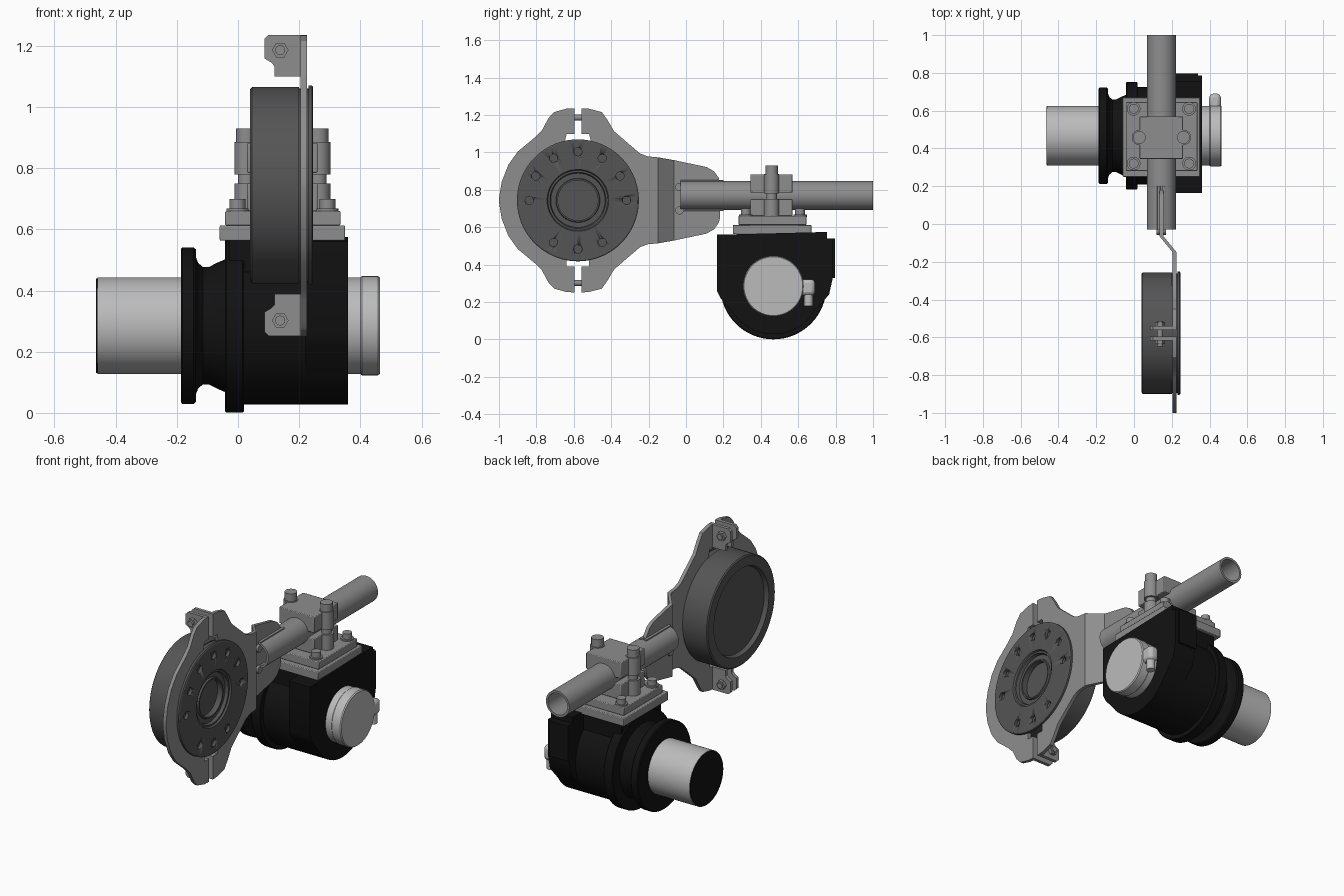
import bpy, bmesh, math
from mathutils import Vector

if "Cube" in bpy.data.objects:
    bpy.data.objects.remove(bpy.data.objects["Cube"])


def material(name, v):
    m = bpy.data.materials.new(name)
    m.diffuse_color = (v, v, v, 1)
    m.use_nodes = True
    m.node_tree.nodes["Principled BSDF"].inputs["Base Color"].default_value = m.diffuse_color
    return m


BLACK = material("black_rubber", 0.006)
DARK = material("dark_metal", 0.09)
MID = material("mid_metal", 0.27)
LIGHT = material("light_metal", 0.5)


def place(axis, t, u, v):
    # t runs along the axis; u, v are the other two coordinates in x, y, z order
    return {'x': Vector((t, u, v)), 'y': Vector((u, t, v)), 'z': Vector((u, v, t))}[axis]


def finish(name, bm, mat, bevel=0):
    bmesh.ops.remove_doubles(bm, verts=bm.verts, dist=1e-5)
    bmesh.ops.recalc_face_normals(bm, faces=bm.faces)
    me = bpy.data.meshes.new(name)
    bm.to_mesh(me)
    bm.free()
    me.materials.append(mat)
    ob = bpy.data.objects.new(name, me)
    bpy.context.collection.objects.link(ob)
    bpy.ops.object.select_all(action='DESELECT')
    bpy.context.view_layer.objects.active = ob
    ob.select_set(True)
    bpy.ops.object.shade_smooth_by_angle(angle=math.radians(30))
    if bevel:
        b = ob.modifiers.new("bevel", 'BEVEL')
        b.width, b.segments, b.limit_method = bevel, 2, 'ANGLE'
    return ob


def loft(name, a, b, mat, bevel=0):
    bm = bmesh.new()
    va, vb = [bm.verts.new(p) for p in a], [bm.verts.new(p) for p in b]
    bm.faces.new(va)
    bm.faces.new(vb[::-1])
    for i in range(len(a)):
        j = (i + 1) % len(a)
        bm.faces.new((va[i], vb[i], vb[j], va[j]))
    return finish(name, bm, mat, bevel)


def prism(name, pts, axis, t0, t1, mat, bevel=0):
    return loft(name, [place(axis, t0, *p) for p in pts],
                [place(axis, t1, *p) for p in pts], mat, bevel)


def box(name, x, y, z, mat, bevel=0):
    pts = [(x[0], y[0]), (x[1], y[0]), (x[1], y[1]), (x[0], y[1])]
    return prism(name, pts, 'z', z[0], z[1], mat, bevel)


def lathe_into(bm, prof, axis, c, n):
    rings = []
    for t, r in prof:
        rings.append([bm.verts.new(place(axis, t, c[0] + r * math.cos(2 * math.pi * i / n),
                                         c[1] + r * math.sin(2 * math.pi * i / n)))
                      for i in range(n)])
    for a, b in zip(rings, rings[1:]):
        for i in range(n):
            j = (i + 1) % n
            bm.faces.new((a[i], a[j], b[j], b[i]))


def lathe(name, prof, axis, c, mat, n=64):
    bm = bmesh.new()
    lathe_into(bm, prof, axis, c, n)
    return finish(name, bm, mat)


def rod(name, axis, c, r, t0, t1, mat, n=24):
    return lathe(name, [(t0, 0), (t0, r), (t1, r), (t1, 0)], axis, c, mat, n)


# Rubber body: flanged neck and round barrel
C = (0.467, 0.285)
lathe("flanged_body", [(-.187, 0), (-.187, .25), (-.182, .256), (-.145, .256), (-.138, .25),
                       (-.138, .225), (-.13, .205), (-.115, .192), (-.095, .192), (-.07, .205),
                       (-.042, .217), (-.042, .28), (-.038, .284), (.015, .284), (.019, .28),
                       (.019, .257), (.355, .257), (.355, 0)], 'x', C, BLACK)
# Rubber housing: block with round underside
arc = [(C[0] + .257 * math.cos(math.radians(a)), C[1] + .257 * math.sin(math.radians(a)))
       for a in range(215, 330, 6)]
prism("housing_block", [(.755, .575), (.165, .56), (.165, .26), (.185, .22)] + arc
      + [(.765, .24), (.785, .33), (.785, .54), (.755, .54)], 'x', .22, .36, BLACK)
box("housing_rib", (.22, .34), (.74, .797), (.33, .54), BLACK)
box("housing_pad", (-.03, .34), (.28, .65), (.40, .565), BLACK)

# Through pipe with a black bore, end cap and hose clamp
rod("through_pipe", 'x', C, .158, -.46, .41, LIGHT, 64)
rod("pipe_bore_end", 'x', C, .155, -.464, -.459, BLACK, 64)
lathe("hose_clamp", [(.40, 0), (.40, .158), (.405, .162), (.458, .162), (.464, .157),
                     (.464, 0)], 'x', C, LIGHT)
box("clamp_lug", (.398, .46), (.60, .69), (.235, .322), LIGHT, .02)
rod("clamp_screw", 'z', (.43, .655), .024, .18, .25, LIGHT)

# Mounting plates and corner bolts
X, Y = .145, .465
box("lower_plate", (-.06, .35), (.25, .67), (.563, .613), MID, .004)
box("upper_plate", (-.042, .335), (.28, .645), (.613, .66), MID, .004)
for sx in (-1, 1):
    for sy in (-1, 1):
        p = (X + sx * .147, Y + sy * .145)
        rod("corner_washer", 'z', p, .036, .655, .668, MID)
        rod("corner_bolt", 'z', p, .026, .66, .70, MID)

# Tube clamp: saddle, cap and two clamping bolts
box("clamp_saddle", (.03, .26), (.345, .57), (.66, .75), MID, .004)
box("clamp_cap", (.03, .26), (.345, .57), (.785, .882), MID, .004)
for s in (-1, 1):
    p = (X + s * .117, .458)
    rod("saddle_boss", 'z', p, .04, .66, .75, MID)
    rod("cap_boss", 'z', p, .04, .78, .885, MID)
    rod("clamp_shank", 'z', p, .028, .74, .79, MID)
    rod("clamp_bolt_head", 'z', p, .034, .885, .93, MID)

# Cross tube, hollow at both ends
lathe("cross_tube", [(-.03, .064), (-.03, .077), (1, .077), (1, .064), (-.03, .064)],
      'y', (X, .77), MID, 48)
for z in (.695, .845):
    for s in (-1, 1):
        rod("weld_bead", 'y', (X + s * .014, z), .009, -.03, .20, MID, 12)
for z in (.69, .815):
    rod("tube_end_pin", 'x', (-.035, z), .022, X - .025, X + .025, MID)

# Split ring plate around the drum
CY, CZ = -.578, .744
GAP = .018


def half_ring(name, outer, s):
    top = [(y, CZ + dz) for y, dz in outer]
    bottom = [(y, CZ - dz) for y, dz in reversed(outer)]
    inner = [(CY + s * .06, CZ - .355)]
    inner += [(CY + s * .318 * math.cos(a), CZ + .318 * math.sin(a))
              for a in [math.radians(d) for d in range(-79, 80, 6)]]
    inner += [(CY + s * .06, CZ + .355)]
    g = CY + s * GAP
    prism(name, top + bottom + [(g, CZ - .355)] + inner + [(g, CZ + .355)],
          'x', .205, .226, MID)


half_ring("outer_half_ring", [(CY - GAP, .492), (-.64, .49), (-.705, .472), (-.735, .44),
                              (-.77, .375), (-.81, .335), (-.90, .26), (-.95, .19),
                              (-.985, .10), (-1, .01)], -1)
half_ring("inner_half_ring", [(CY + GAP, .492), (-.52, .49), (-.45, .472), (-.42, .43),
                              (-.385, .37), (-.31, .305), (-.245, .25), (-.205, .235),
                              (-.15, .23)], 1)

# Offset bend and arm blade entering the tube
loft("arm_bend",
     [(x, -.15, CZ + s * .23) for x, s in ((.205, -1), (.226, -1), (.226, 1), (.205, 1))],
     [(x, -.065, CZ + s * .215) for x, s in ((.135, -1), (.156, -1), (.156, 1), (.135, 1))], MID)
blade = [(-.065, .215), (.11, .178), (.15, .155), (.175, .12), (.183, .09)]
prism("arm_blade", [(y, CZ + d) for y, d in blade] + [(y, CZ - d) for y, d in blade[::-1]],
      'x', .135, .156, MID)

# Clamping ears at the top and bottom of the ring
ear = [(.226, .492), (.10, .492), (.086, .478), (.086, .415), (.108, .402), (.119, .39),
       (.119, .355), (.226, .355)]
for s in (-1, 1):
    pts = [(x, CZ + s * d) for x, d in ear]
    for k in (-1, 1):
        y = CY + k * (GAP + .01)
        prism("clamp_ear", pts, 'y', y - .01, y + .01, MID)
    p = (.138, CZ + s * .442)
    rod("ear_bolt", 'y', p, .016, CY - .07, CY + .065, MID)
    rod("ear_nut", 'y', p, .027, CY + .038, CY + .058, MID, 6)
    rod("ear_bolt_head", 'y', p, .027, CY - .058, CY - .038, MID, 6)

# Drum with stepped hub and recessed back
drum = lathe("drum", [(.065, 0), (.065, .25), (.04, .258), (.04, .314), (.046, .321),
                      (.20, .321), (.20, .316), (.23, .316), (.23, .326), (.242, .326),
                      (.246, .32), (.246, .165), (.236, .16), (.236, .15), (.218, .145),
                      (.218, .118), (.228, .115), (.228, .107), (.195, .107), (.195, 0)],
             'x', (CY, CZ), DARK, 96)
# Ten bolt holes, cut from one helper
bm = bmesh.new()
for i in range(12):
    if i not in (7, 11):
        a = math.radians(30 * i)
        lathe_into(bm, [(.228, 0), (.228, .022), (.27, .022), (.27, 0)], 'x',
                   (CY + .26 * math.cos(a), CZ + .26 * math.sin(a)), 20)
cutter = finish("hole_cutter", bm, DARK)
cutter.hide_render = True
cutter.hide_set(True)
cut = drum.modifiers.new("holes", 'BOOLEAN')
cut.operation, cut.object, cut.solver = 'DIFFERENCE', cutter, 'EXACT'
